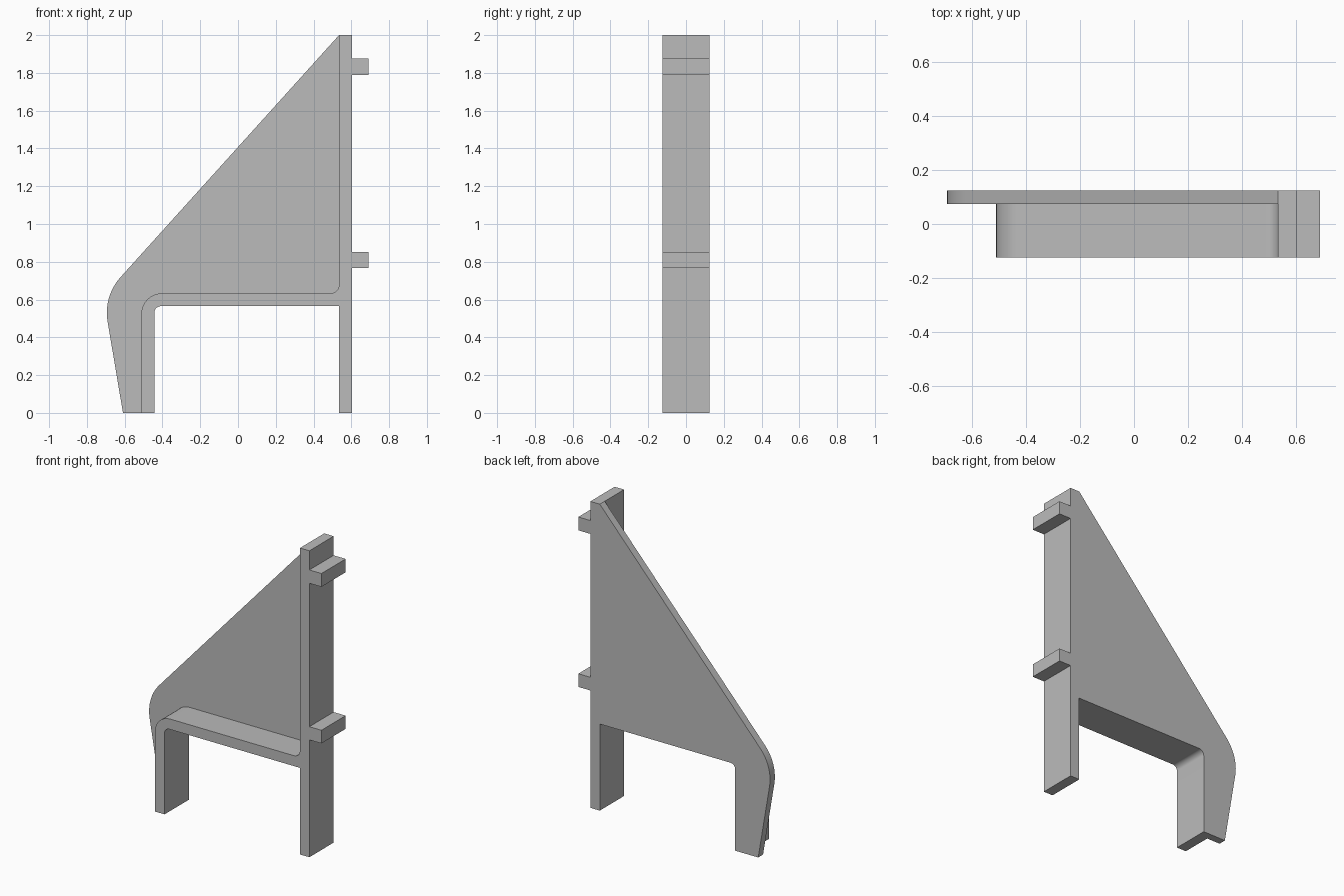
import bpy, bmesh, math
from mathutils import Vector

cube = bpy.data.objects.get("Cube")
if cube:
    bpy.data.objects.remove(cube)

grey = bpy.data.materials.new("plain grey")
grey.use_nodes = True
grey.diffuse_color = (0.5, 0.5, 0.5, 1)
grey.node_tree.nodes["Principled BSDF"].inputs["Base Color"].default_value = (0.5, 0.5, 0.5, 1)


def fillet(prev, corner, nxt, radius, steps=10):
    """Arc points that round a profile corner."""
    p = Vector(corner)
    a, b = (Vector(prev) - p).normalized(), (Vector(nxt) - p).normalized()
    half = a.angle(b) / 2
    start, end = p + a * radius / math.tan(half), p + b * radius / math.tan(half)
    centre = p + (a + b).normalized() * radius / math.sin(half)
    u, v = start - centre, end - centre
    sweep = u.angle(v)
    return [centre + (u * math.sin(sweep * (1 - i / steps)) + v * math.sin(sweep * i / steps))
            / math.sin(sweep) for i in range(steps + 1)]


def rounded(profile):
    """Expand (x, z, radius) corners into an outline."""
    points = []
    for i, (x, z, r) in enumerate(profile):
        prev, nxt = profile[i - 1][:2], profile[(i + 1) % len(profile)][:2]
        points += fillet(prev, (x, z), nxt, r) if r else [Vector((x, z))]
    return points


def extrude_profile(name, profile, y0, y1):
    bm = bmesh.new()
    face = bm.faces.new([bm.verts.new((p.x, y0, p.y)) for p in rounded(profile)])
    grown = bmesh.ops.extrude_face_region(bm, geom=[face])["geom"]
    moved = [g for g in grown if isinstance(g, bmesh.types.BMVert)]
    bmesh.ops.translate(bm, verts=moved, vec=(0, y1 - y0, 0))
    bmesh.ops.recalc_face_normals(bm, faces=bm.faces)
    mesh = bpy.data.meshes.new(name)
    bm.to_mesh(mesh)
    bm.free()
    mesh.materials.append(grey)
    obj = bpy.data.objects.new(name, mesh)
    bpy.context.collection.objects.link(obj)
    bpy.ops.object.select_all(action="DESELECT")
    obj.select_set(True)
    bpy.context.view_layer.objects.active = obj
    bpy.ops.object.shade_smooth_by_angle(angle=math.radians(30))
    return obj


DEPTH = 0.125
LEG, POST_IN, POST_OUT, TAB = -0.512, 0.535, 0.603, 0.69
SHELF, UNDER = 0.633, 0.565

# Inner edge shared by the flange and the web plate
seam = [(POST_IN, 2, 0), (POST_IN, SHELF, 0.045), (LEG, SHELF, 0.11), (LEG, 0, 0)]

# Full-depth flange: short leg, shelf, tall post and two tabs
tabs = []
for low, high in ((0.766, 0.852), (1.788, 1.875)):
    tabs += [(POST_OUT, low, 0), (TAB, low, 0), (TAB, high, 0), (POST_OUT, high, 0)]
flange = seam + [(-0.443, 0, 0), (-0.443, UNDER, 0.035), (POST_IN, UNDER, 0),
                 (POST_IN, 0, 0), (POST_OUT, 0, 0)] + tabs + [(POST_OUT, 2, 0)]
extrude_profile("bracket_flange", flange, -DEPTH, DEPTH)

# Thin web plate along the back
web = seam + [(-0.609, 0, 0), (-0.713, 0.6175, 0.28)]
extrude_profile("web_plate", web, 0.075, DEPTH)
